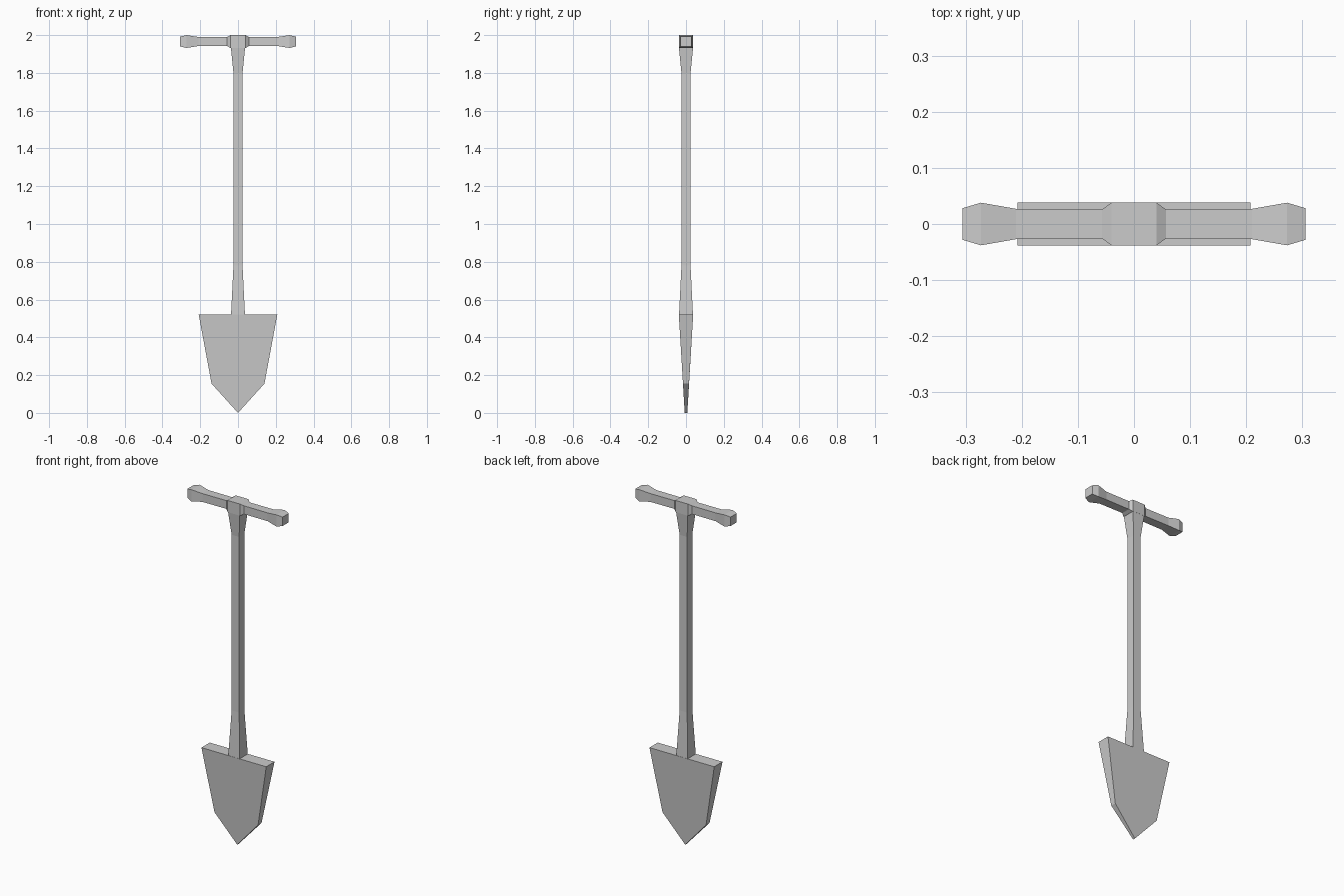
import bpy
import bmesh

cube = bpy.data.objects.get("Cube")
if cube:
    bpy.data.objects.remove(cube, do_unlink=True)

grey = bpy.data.materials.new("plain_grey")
grey.use_nodes = True
COLOUR = (0.6, 0.6, 0.6, 1)
grey.diffuse_color = COLOUR
grey.node_tree.nodes["Principled BSDF"].inputs["Base Color"].default_value = COLOUR


def loft(name, rings):
    """Skin a list of equal-length point rings and cap both ends."""
    bm = bmesh.new()
    loops = [[bm.verts.new(p) for p in ring] for ring in rings]
    n = len(loops[0])
    for a, b in zip(loops, loops[1:]):
        for i in range(n):
            j = (i + 1) % n
            bm.faces.new((a[i], a[j], b[j], b[i]))
    bm.faces.new(loops[0])
    bm.faces.new(loops[-1])
    bmesh.ops.recalc_face_normals(bm, faces=bm.faces)
    mesh = bpy.data.meshes.new(name)
    bm.to_mesh(mesh)
    bm.free()
    mesh.materials.append(grey)
    obj = bpy.data.objects.new(name, mesh)
    bpy.context.collection.objects.link(obj)
    return obj


CORNERS = [(-1, -1), (1, -1), (1, 1), (-1, 1)]

# Square shaft, flared at both ends: (height, half width)
shaft = [(0.515, 0.037), (0.78, 0.024), (1.80, 0.024), (1.938, 0.038), (1.966, 0.038)]
loft("shaft", [[(sx * r, sy * r, z) for sx, sy in CORNERS] for z, r in shaft])

# Cross handle with a central hub and knobbed grips: (x, half depth, half height)
half = [(0.04, 0.038, 0.034), (0.057, 0.026, 0.024), (0.21, 0.027, 0.024),
        (0.273, 0.038, 0.034), (0.306, 0.028, 0.026)]
handle = [(-x, d, h) for x, d, h in reversed(half)] + half
loft("cross_handle", [[(x, sy * d, 1.966 + sz * h) for sy, sz in CORNERS]
                      for x, d, h in handle])

# Pointed wedge blade, thick at the top: (x, z, half thickness)
outline = [(-0.208, 0.52, 0.038), (-0.14, 0.155, 0.016), (0, 0, 0.007),
           (0.14, 0.155, 0.016), (0.208, 0.52, 0.038)]
loft("blade", [[(x, side * t, z) for x, z, t in outline] for side in (-1, 1)])
